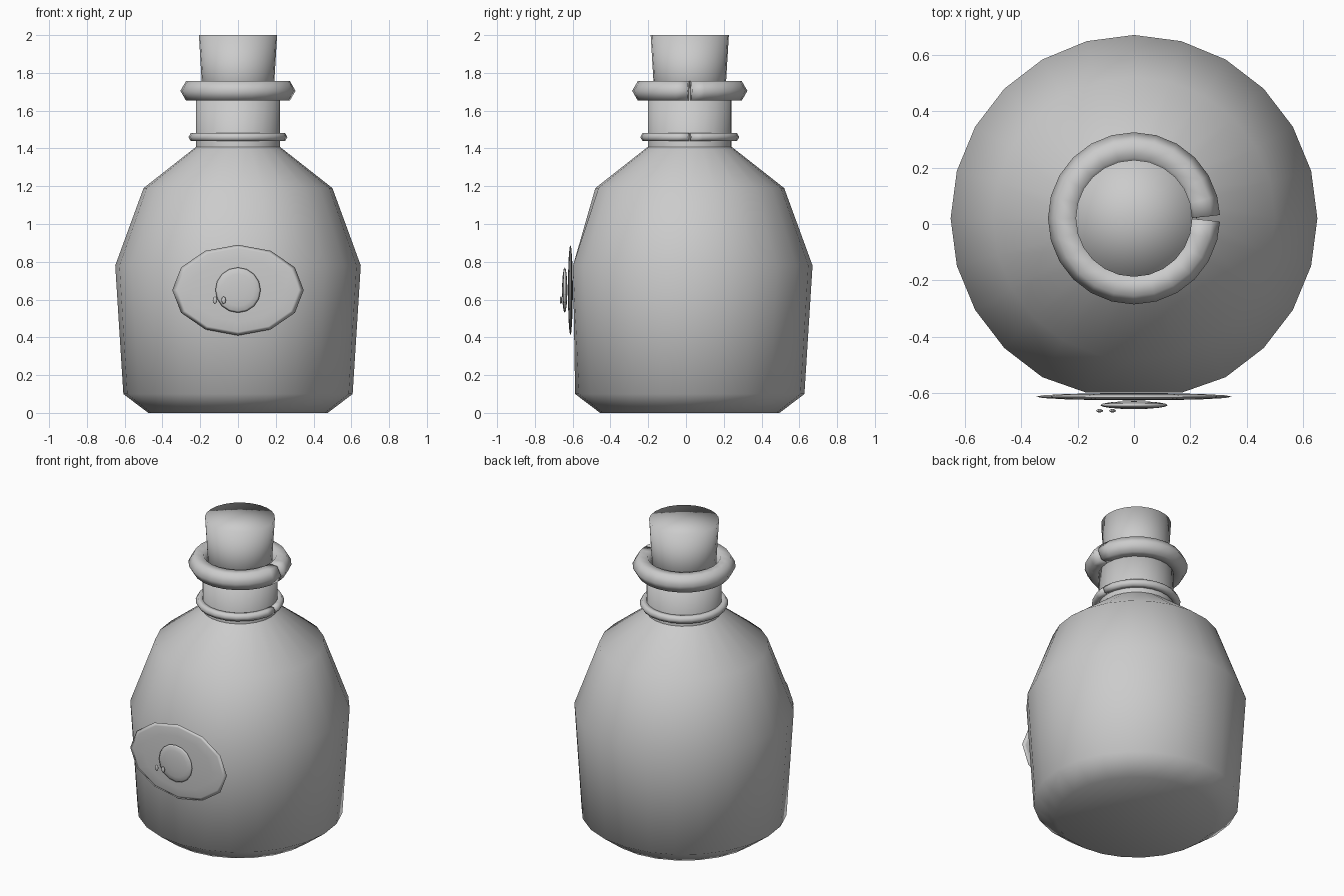
import bpy, bmesh, math
from mathutils import Matrix

cube = bpy.data.objects.get("Cube")
if cube:
    bpy.data.objects.remove(cube, do_unlink=True)

AXIS_Y = 0.02
SIDES = 24

grey = bpy.data.materials.new("plain_grey")
grey.use_nodes = True
grey.diffuse_color = (0.6, 0.6, 0.6, 1)
grey.node_tree.nodes["Principled BSDF"].inputs["Base Color"].default_value = grey.diffuse_color


def finish(bm, name):
    """Turn a bmesh into a smooth shaded object."""
    bmesh.ops.recalc_face_normals(bm, faces=bm.faces)
    mesh = bpy.data.meshes.new(name)
    bm.to_mesh(mesh)
    bm.free()
    mesh.shade_smooth()
    mesh.materials.append(grey)
    obj = bpy.data.objects.new(name, mesh)
    bpy.context.collection.objects.link(obj)
    return obj


def lathe(name, profile, front_limit=None):
    """Revolve (radius, height) points; radius 0 closes an end."""
    bm = bmesh.new()
    verts = [bm.verts.new((r, 0, z)) for r, z in profile]
    edges = [bm.edges.new(pair) for pair in zip(verts, verts[1:])]
    bmesh.ops.spin(bm, geom=verts + edges, axis=(0, 0, 1), cent=(0, 0, 0),
                   angle=math.tau, steps=SIDES)
    bmesh.ops.remove_doubles(bm, verts=bm.verts, dist=0.0005)
    for v in bm.verts:
        v.co.y += AXIS_Y
        if front_limit is not None:
            v.co.y = max(v.co.y, front_limit)
    return finish(bm, name)


def split_ring(name, radius, thickness, height):
    """Hexagonal ring with a narrow wedge-shaped split on the +x side."""
    bm = bmesh.new()
    loops = []
    for i in range(SIDES + 1):
        a = math.tau * i / SIDES
        loop = []
        for k in range(6):
            b = math.tau * k / 6
            r = radius + thickness * math.cos(b)
            opening = 0.02 * (1 + math.cos(b))
            turn = a + (opening if i == 0 else -opening if i == SIDES else 0)
            loop.append(bm.verts.new((r * math.cos(turn), AXIS_Y + r * math.sin(turn),
                                      height + thickness * math.sin(b))))
        loops.append(loop)
    for p, q in zip(loops, loops[1:]):
        for k in range(6):
            n = (k + 1) % 6
            bm.faces.new((p[k], p[n], q[n], q[k]))
    bm.faces.new(loops[0])
    bm.faces.new(loops[-1])
    return finish(bm, name)


def lens(name, x, y, z, half_width, half_depth, half_height, sides):
    """Flattened ball facing the front."""
    bm = bmesh.new()
    place = (Matrix.Translation((x, y, z))
             @ Matrix.Diagonal((half_width, half_depth, half_height, 1))
             @ Matrix.Rotation(math.pi / 2, 4, "X"))
    bmesh.ops.create_uvsphere(bm, u_segments=sides, v_segments=8, radius=1, matrix=place)
    return finish(bm, name)


# Bottle: body flattened slightly behind the badge, then a straight neck
lathe("bottle_body", [(0, 0), (0.475, 0), (0.607, 0.1), (0.65, 0.78),
                      (0.5, 1.19), (0.22, 1.41)], front_limit=-0.598)
lathe("bottle_neck", [(0.222, 1.39), (0.222, 1.72), (0.17, 1.72)])
split_ring("neck_ring_lower", 0.237, 0.025, 1.46)
split_ring("neck_ring_upper", 0.245, 0.06, 1.705)

# Cork
lathe("cork", [(0, 1.6), (0.183, 1.6), (0.207, 2), (0, 2)])

# Badge on the front
lens("badge_plate", 0, -0.612, 0.65, 0.348, 0.013, 0.24, 12)
lens("badge_boss", 0, -0.642, 0.65, 0.12, 0.014, 0.12, 16)
for side, x in (("right", -0.122), ("left", -0.076)):
    lens("badge_dot_" + side, x, -0.662, 0.597, 0.012, 0.006, 0.02, 8)
